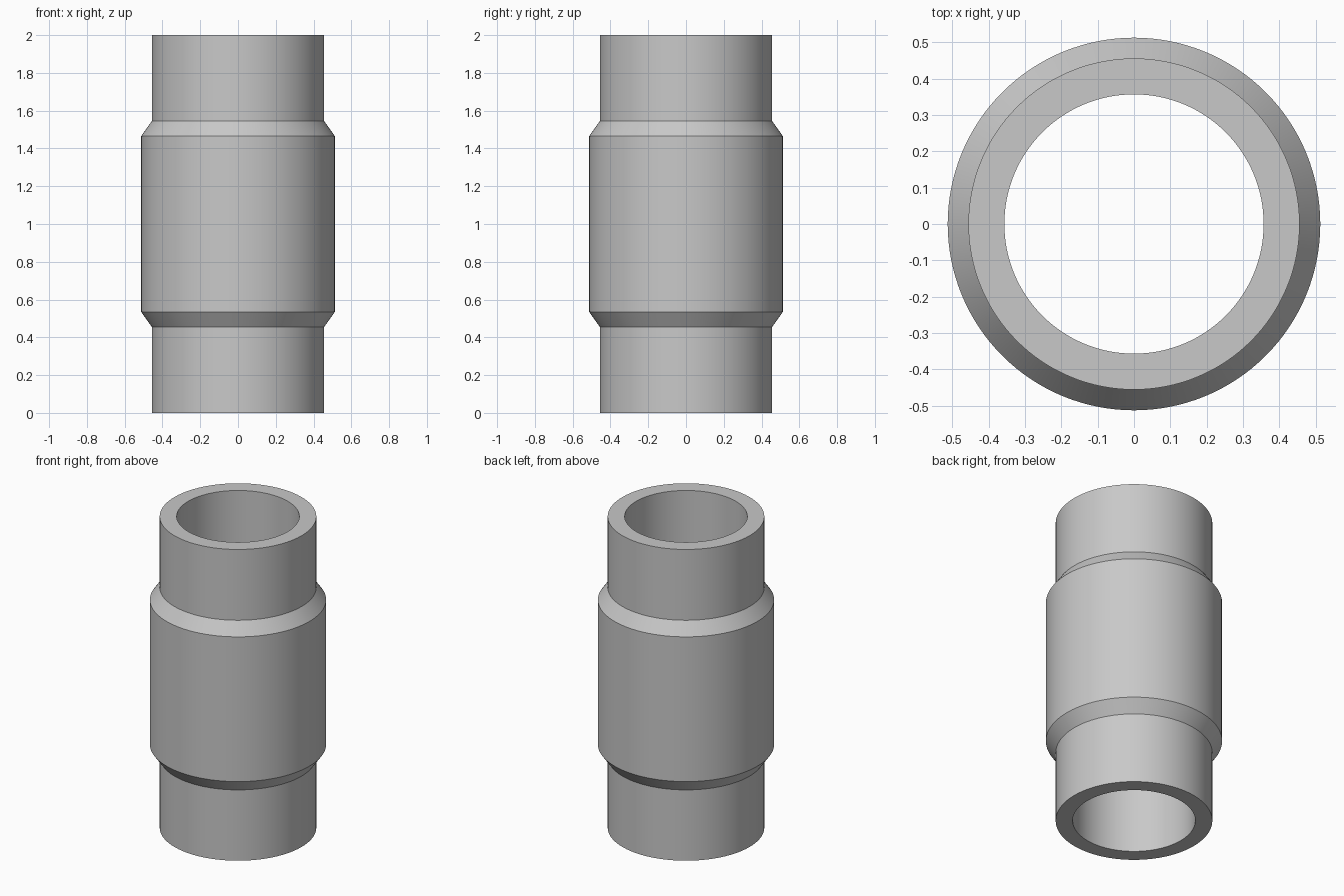
import bpy, bmesh, math

if "Cube" in bpy.data.objects:
    bpy.data.objects.remove(bpy.data.objects["Cube"])

SIDES = 128

# single grey material
grey = bpy.data.materials.new("light_grey")
grey.diffuse_color = (0.58, 0.58, 0.58, 1.0)
grey.use_nodes = True
grey.node_tree.nodes["Principled BSDF"].inputs["Base Color"].default_value = grey.diffuse_color

# closed (radius, height) cross-section: bore, end rims, raised collar with bevels
R_BORE, R_PIPE, R_COLLAR = 0.357, 0.456, 0.513
lower = [(R_BORE, 0.0), (R_PIPE, 0.0), (R_PIPE, 0.455), (R_COLLAR, 0.535)]
profile = lower + [(r, 2.0 - z) for r, z in reversed(lower)]

# revolve the profile around z
bm = bmesh.new()
rings = []
for i in range(SIDES):
    a = 2 * math.pi * i / SIDES
    rings.append([bm.verts.new((r * math.cos(a), r * math.sin(a), z)) for r, z in profile])
n = len(profile)
for i in range(SIDES):
    p, q = rings[i], rings[(i + 1) % SIDES]
    for j in range(n):
        k = (j + 1) % n
        bm.faces.new((p[j], q[j], q[k], p[k]))
bmesh.ops.recalc_face_normals(bm, faces=bm.faces)
mesh = bpy.data.meshes.new("pipe_coupling")
bm.to_mesh(mesh)
bm.free()
mesh.materials.append(grey)

coupling = bpy.data.objects.new("pipe_coupling", mesh)
bpy.context.collection.objects.link(coupling)
bpy.context.view_layer.objects.active = coupling
coupling.select_set(True)
bpy.ops.object.shade_smooth_by_angle(angle=math.radians(25))
